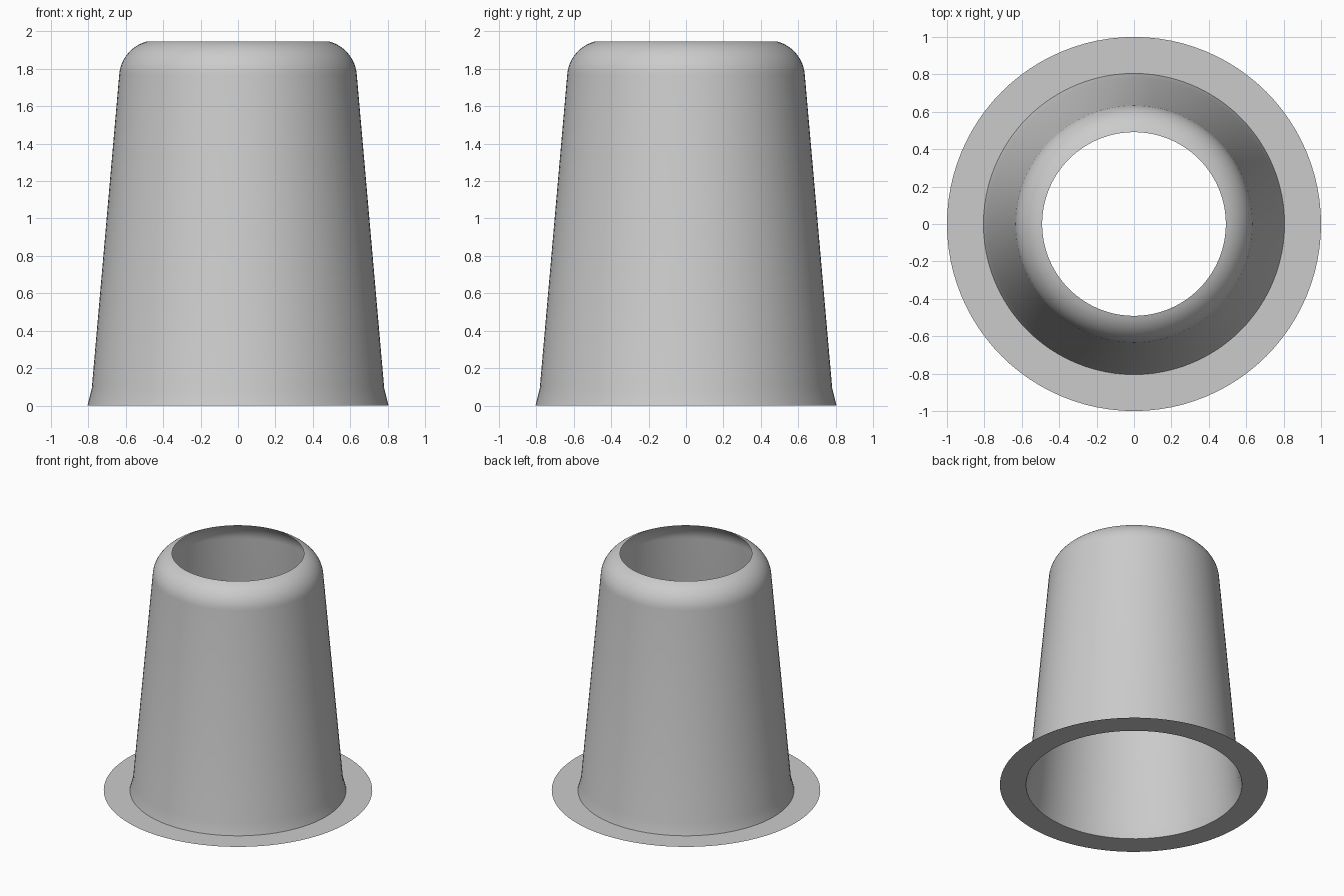
import bpy, bmesh, math

cube = bpy.data.objects.get("Cube")
if cube:
    bpy.data.objects.remove(cube, do_unlink=True)

SEGMENTS = 96

# One plain grey
grey = bpy.data.materials.new("plain grey")
grey.use_nodes = True
color = (0.6, 0.6, 0.6, 1)
grey.diffuse_color = color
grey.node_tree.nodes["Principled BSDF"].inputs["Base Color"].default_value = color

# Thin shell profile (radius, height): flat flange, flared foot, tapered wall
profile = [(1.0, 0), (0.805, 0), (0.782, 0.09), (0.635, 1.77)]

# Rounded shoulder, tangent to the wall, ending at the open top
for i in range(1, 13):
    a = math.radians(5 + 69 * i / 12)
    profile.append((0.436 + 0.2 * math.cos(a), 1.753 + 0.2 * math.sin(a)))

# Revolve the profile around z
bm = bmesh.new()
verts = [bm.verts.new((r, 0, z)) for r, z in profile]
edges = [bm.edges.new(pair) for pair in zip(verts, verts[1:])]
bmesh.ops.spin(bm, geom=verts + edges, cent=(0, 0, 0), axis=(0, 0, 1),
               angle=math.tau, steps=SEGMENTS, use_merge=False)
bmesh.ops.remove_doubles(bm, verts=bm.verts, dist=0.0005)

# Point the faces outward and up
bm.normal_update()
for face in bm.faces:
    c = face.calc_center_median()
    n = face.normal
    if n.x * c.x + n.y * c.y + n.z < 0:
        face.normal_flip()

mesh = bpy.data.meshes.new("flanged_sleeve")
bm.to_mesh(mesh)
bm.free()
mesh.materials.append(grey)
sleeve = bpy.data.objects.new("flanged_sleeve", mesh)
bpy.context.collection.objects.link(sleeve)

# Smooth wall, sharp corner at the flange
bpy.ops.object.select_all(action='DESELECT')
sleeve.select_set(True)
bpy.context.view_layer.objects.active = sleeve
bpy.ops.object.shade_smooth_by_angle(angle=math.radians(35))
